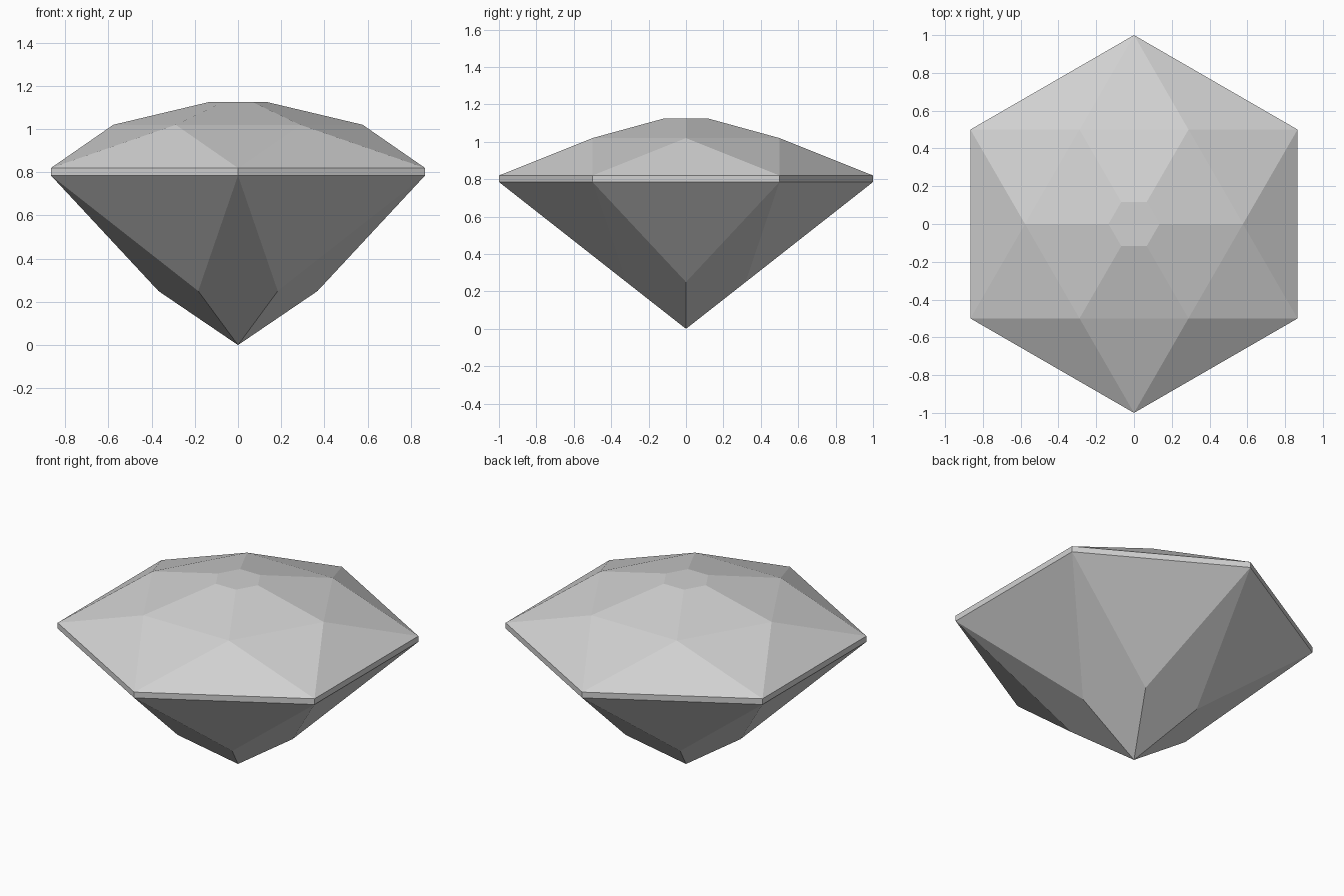
import bpy
import bmesh
from math import cos, sin, radians

cube = bpy.data.objects.get("Cube")
if cube:
    bpy.data.objects.remove(cube, do_unlink=True)

SIDES = 6

# Single stone colour
stone = bpy.data.materials.new("pale_grey_stone")
stone.use_nodes = True
stone.diffuse_color = (0.64, 0.64, 0.64, 1)
stone.node_tree.nodes["Principled BSDF"].inputs["Base Color"].default_value = stone.diffuse_color

bm = bmesh.new()


def ring(radius, z, start):
    """Six points around the axis; start is the angle of the first."""
    step = 360 / SIDES
    return [bm.verts.new((radius * cos(radians(start + step * i)),
                          radius * sin(radians(start + step * i)), z))
            for i in range(SIDES)]


# Horizontal rings from top to bottom; the girdle is turned half a step
table = ring(0.135, 1.125, 0)
crown = ring(0.577, 1.02, 0)
girdle_top = ring(1.0, 0.82, 30)
girdle_base = ring(1.0, 0.785, 30)
pavilion = ring(0.368, 0.25, 0)
culet = bm.verts.new((0, 0, 0))

bm.faces.new(table)
for i in range(SIDES):
    j = (i + 1) % SIDES
    h = i - 1
    # Crown: upper facets, star facets and girdle facets
    bm.faces.new((table[i], crown[i], crown[j], table[j]))
    bm.faces.new((crown[i], girdle_top[i], crown[j]))
    bm.faces.new((crown[i], girdle_top[h], girdle_top[i]))
    # Thin girdle band
    bm.faces.new((girdle_top[i], girdle_base[i], girdle_base[j], girdle_top[j]))
    # Pavilion: girdle triangles and kites running down to the point
    bm.faces.new((girdle_base[h], pavilion[i], girdle_base[i]))
    bm.faces.new((girdle_base[i], pavilion[i], culet, pavilion[j]))

bmesh.ops.recalc_face_normals(bm, faces=bm.faces)
mesh = bpy.data.meshes.new("cut_gem")
bm.to_mesh(mesh)
bm.free()
mesh.materials.append(stone)
gem = bpy.data.objects.new("cut_gem", mesh)
bpy.context.collection.objects.link(gem)
